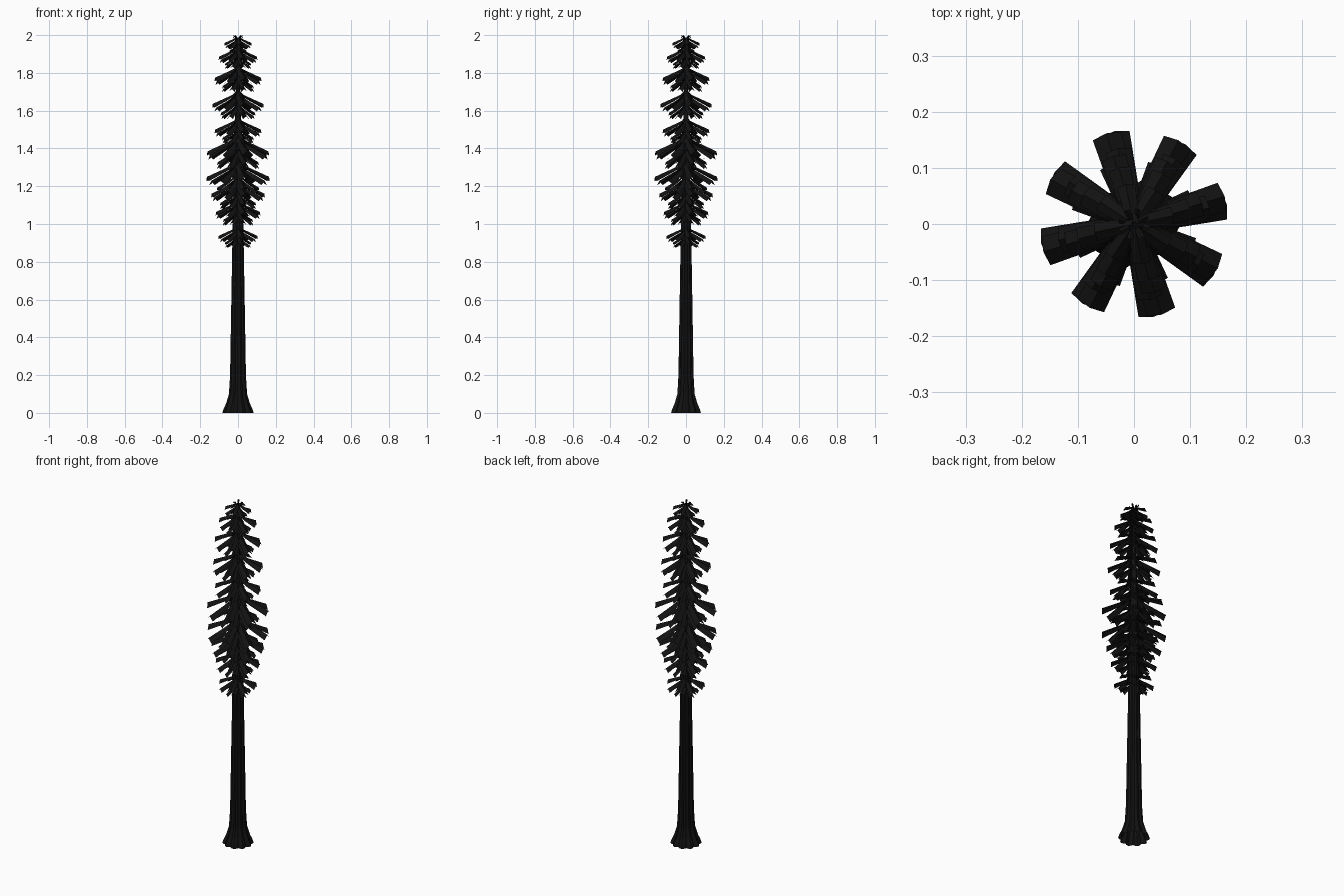
import bpy, bmesh, math
from math import sin, cos, radians, pi

if "Cube" in bpy.data.objects:
    bpy.data.objects.remove(bpy.data.objects["Cube"])

dark = bpy.data.materials.new("dark_evergreen")
dark.diffuse_color = (0.006, 0.006, 0.006, 1)
dark.use_nodes = True
dark.node_tree.nodes["Principled BSDF"].inputs["Base Color"].default_value = dark.diffuse_color


def finish(bm, name):
    me = bpy.data.meshes.new(name)
    bm.to_mesh(me)
    bm.free()
    me.materials.append(dark)
    ob = bpy.data.objects.new(name, me)
    bpy.context.collection.objects.link(ob)
    return ob


# Fluted trunk, open below, with a flared root base: (height, radius, flute depth)
profile = [(0, .083, .17), (.02, .077, .17), (.05, .063, .16), (.10, .048, .15),
           (.2, .042, .14), (.5, .037, .14), (.9, .030, .14), (1.4, .019, .1),
           (1.8, .009, 0), (1.98, .002, 0)]
SIDES = 40
bm = bmesh.new()
rings = []
for z, r, d in profile:
    ring = []
    for i in range(SIDES):
        a = 2 * pi * i / SIDES
        rr = r * (1 - d * (0, .35, 1, .35)[i % 4])
        ring.append(bm.verts.new((rr * cos(a), rr * sin(a), z)))
    rings.append(ring)
for lo, hi in zip(rings, rings[1:]):
    for i in range(SIDES):
        j = (i + 1) % SIDES
        bm.faces.new((lo[i], lo[j], hi[j], hi[i]))
bm.faces.new(rings[-1])
finish(bm, "trunk")


# One drooping bough: a folded sheet, widening from trunk to blunt tip
def bough(bm, angle, root_z, length, drop, width):
    # fraction of length, of drop, half width, ridge height
    stations = [(.05, 0, .18, .08), (.4, .43, .38, .22), (1, 1, .46, .3)]
    c, s = cos(angle), sin(angle)
    rows = []
    for t, f, w, ridge in stations:
        row = []
        for side in (-1, 0, 1):
            x = length * (t - (.03 * abs(side) if t == 1 else 0))
            y = side * w * width
            z = root_z - drop * f + ((ridge if side == 0 else -.3 * ridge) * width)
            row.append(bm.verts.new((x * c - y * s, x * s + y * c, z)))
        rows.append(row)
    for a, b in zip(rows, rows[1:]):
        for i in range(2):
            bm.faces.new((a[i], b[i], b[i + 1], a[i + 1]))


def whorl(bm, count, start, root_z, length, drop, width):
    for k in range(count):
        odd = k % 2
        bough(bm, start + 2 * pi * k / count, root_z - .012 * odd,
              length, drop * (1 + .1 * odd), width)


# Tiers of boughs: (tip height, reach)
tiers = [(.925, .104), (1.05, .121), (1.145, .145), (1.232, .169), (1.367, .169),
         (1.485, .126), (1.62, .138), (1.76, .127), (1.873, .104), (1.948, .072)]
for n, (z, r) in enumerate(tiers):
    bm = bmesh.new()
    a = radians(15 + (-3, 2, 0)[n % 3])
    w = .02 + .225 * r
    whorl(bm, 8, a, z + .52 * r, r, .52 * r, w)
    whorl(bm, 8, a + radians(5), z + .15 * r, r * .68, .46 * r, w * .75)
    # short steep inner boughs filling the gap up to the next tier
    if n < len(tiers) - 1:
        whorl(bm, 8, a + radians(20), z + .68 * r, r * .36, .38 * r, w * .45)
    finish(bm, f"bough_tier_{n + 1}")

# Short upright tuft at the tip
bm = bmesh.new()
whorl(bm, 8, radians(30), 1.975, .028, -.022, .012)
finish(bm, "top_tuft")
